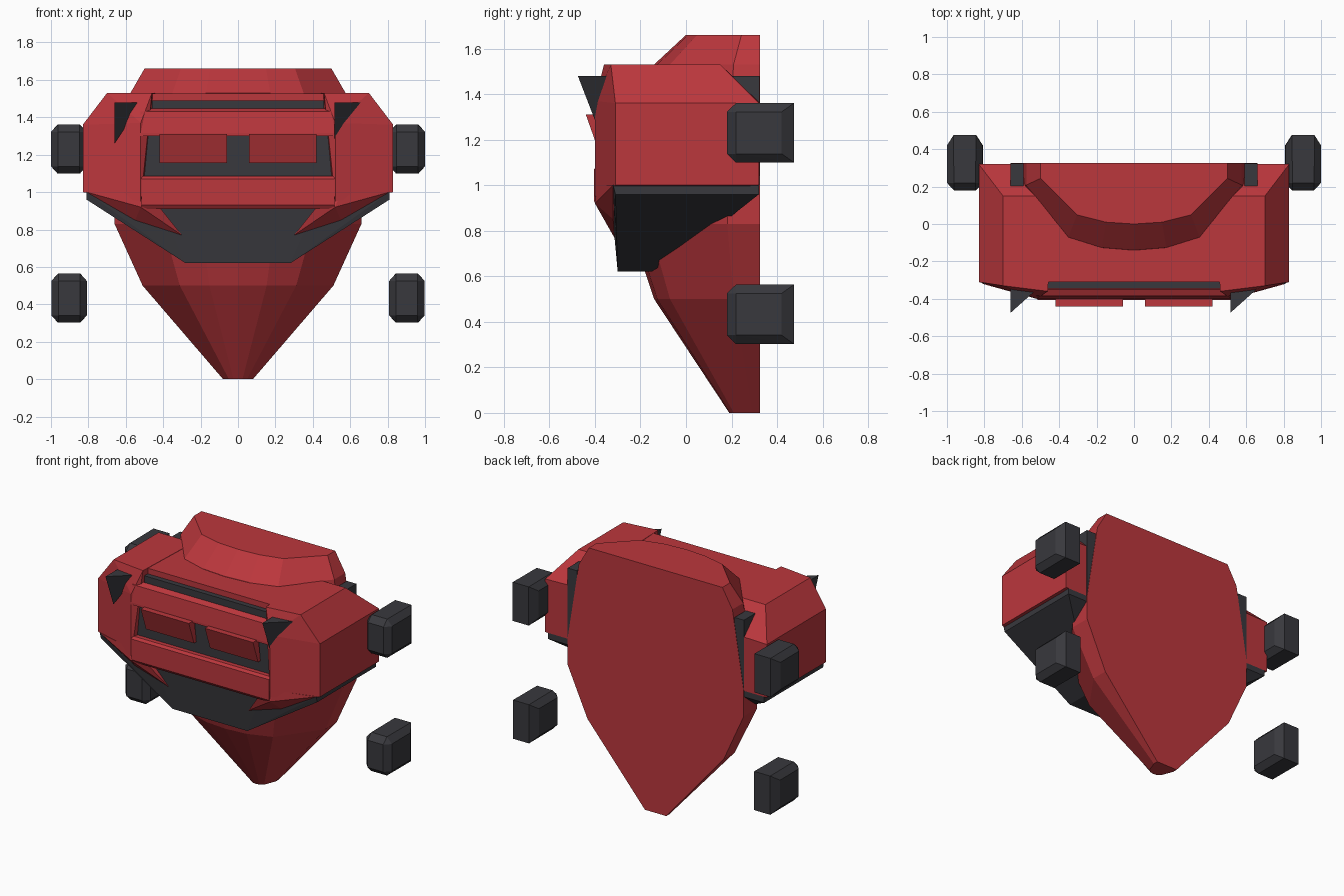
import bpy, bmesh

cube = bpy.data.objects.get("Cube")
if cube:
    bpy.data.objects.remove(cube, do_unlink=True)


def material(name, colour):
    m = bpy.data.materials.new(name)
    m.use_nodes = True
    m.diffuse_color = (*colour, 1)
    bsdf = next(n for n in m.node_tree.nodes if n.type == "BSDF_PRINCIPLED")
    bsdf.inputs["Base Color"].default_value = (*colour, 1)
    return m


RED = material("armour red", (0.5, 0.038, 0.046))
DARK = material("dark grey", (0.04, 0.04, 0.047))


def finish(name, bm, mat):
    bmesh.ops.recalc_face_normals(bm, faces=bm.faces)
    mesh = bpy.data.meshes.new(name)
    bm.to_mesh(mesh)
    bm.free()
    mesh.materials.append(mat)
    obj = bpy.data.objects.new(name, mesh)
    bpy.context.collection.objects.link(obj)
    return obj


def solid(name, points, mat):
    """Convex faceted solid around a few corner points."""
    bm = bmesh.new()
    for p in points:
        bm.verts.new(p)
    res = bmesh.ops.convex_hull(bm, input=bm.verts)
    loose = {g for g in res["geom_interior"] + res["geom_unused"] if isinstance(g, bmesh.types.BMVert)}
    bmesh.ops.delete(bm, geom=list(loose), context="VERTS")
    bmesh.ops.dissolve_limit(bm, angle_limit=0.01, verts=bm.verts, edges=bm.edges)
    return finish(name, bm, mat)


def both(points):
    return [(s * x, y, z) for x, y, z in points for s in (-1, 1)]


def pair(name, points, mat):
    for side, s in (("left", 1), ("right", -1)):
        solid(f"{side}_{name}", [(s * x, y, z) for x, y, z in points], mat)


def bar(name, x0, x1, profile, mat):
    """Side profile (y, z) stretched along x."""
    solid(name, [(x, y, z) for x in (x0, x1) for y, z in profile], mat)


def box(y0, y1, z0, z1):
    return [(y, z) for y in (y0, y1) for z in (z0, z1)]


# Torso core: one flat-backed rounded outline lofted through heights
BACK = 0.325
half = [(1, 0), (1, 0.25), (0.61, 0.85), (0.3, 0.97)]
outline = half + [(0, 1)] + [(-u, v) for u, v in reversed(half)]
rings = [(0, 0.08, 0.19), (0.5, 0.51, -0.14), (0.83, 0.66, -0.25),
         (1, 0.66, -0.25), (1.53, 0.575, -0.14), (1.66, 0.5, 0)]
bm = bmesh.new()
loops = [[bm.verts.new((w * u, BACK + (f - BACK) * v, z)) for u, v in outline]
         for z, w, f in rings]
for low, high in zip(loops, loops[1:]):
    for i in range(len(outline)):
        j = (i + 1) % len(outline)
        bm.faces.new((low[i], low[j], high[j], high[i]))
bm.faces.new(loops[0])
bm.faces.new(loops[-1])
finish("torso_core", bm, RED)

# Waist guard under the chest
solid("waist_guard", both([
    (0.81, -0.32, 1), (0.81, -0.31, 0.96), (0.45, -0.335, 1),
    (0.28, -0.3, 0.62), (0.28, -0.15, 0.62), (0.66, 0.2, 0.865),
    (0.81, 0.32, 0.96), (0.81, 0.32, 1)]), DARK)

# Shoulders and the block between them
pair("shoulder", [
    (0.83, -0.31, 1), (0.83, -0.31, 1.36), (0.7, -0.33, 1.53), (0.46, -0.36, 1.53),
    (0.52, -0.4, 1.37), (0.52, -0.4, 0.95), (0.83, 0.32, 1), (0.83, 0.32, 1.36),
    (0.7, 0.15, 1.53), (0.44, 0.15, 1.53), (0.44, 0.32, 1.37), (0.44, 0.32, 1),
    (0.5, -0.3, 0.98)], RED)
bar("chest_block", -0.46, 0.46, box(-0.31, 0.15, 1, 1.528), RED)

# Pointed plates below the shoulders
pair("lower_chest_plate", [
    (0.81, -0.32, 1), (0.55, -0.39, 1), (0.52, -0.4, 0.92), (0.42, -0.38, 0.92),
    (0.3, -0.315, 0.77), (0.55, -0.32, 0.85), (0.5, -0.25, 1)], RED)

# Chest front: dark recess, red bars and tilted window flaps
bar("chest_recess", -0.5, 0.5, box(-0.36, -0.25, 0.93, 1.32), DARK)
bar("upper_slot", -0.46, 0.46, box(-0.345, -0.3, 1.3, 1.49), DARK)
bar("upper_bar", -0.52, 0.52,
    [(-0.4, 1.3), (-0.4, 1.315), (-0.385, 1.43), (-0.35, 1.447), (-0.3, 1.3)], RED)
bar("lower_bar", -0.515, 0.515,
    [(-0.405, 0.93), (-0.405, 1.07), (-0.39, 1.085), (-0.3, 1.085), (-0.3, 0.91), (-0.39, 0.91)], RED)
for side, x0 in (("left", 0.06), ("right", -0.42)):
    bar(f"{side}_window_flap", x0, x0 + 0.36,
        [(-0.44, 1.31), (-0.385, 1.155), (-0.36, 1.155), (-0.38, 1.31)], RED)

# Fins on the shoulder fronts, both turned the same way
for side, x in (("left", 0.515), ("right", -0.66)):
    solid(f"{side}_fin", [(x, -0.475, 1.48), (x, -0.32, 1.48), (x + 0.145, -0.345, 1.48),
                          (x + 0.02, -0.32, 1.44), (x, -0.39, 1.26)], DARK)

# Upright struts behind the shoulders
for side, x0 in (("left", 0.59), ("right", -0.66)):
    bar(f"{side}_back_strut", x0, x0 + 0.07, box(0.2, 0.323, 1, 1.48), DARK)


# Wheels: chamfered blocks
def wheel_points(cx, cz):
    def ring(y, *corners):
        return [(cx + sx * a, y, cz + sz * b) for a, b in corners
                for sx in (-1, 1) for sz in (-1, 1)]
    octagon = ((0.095, 0.092), (0.058, 0.131))
    return (ring(0.18, (0.058, 0.092)) + ring(0.22, *octagon)
            + ring(0.42, *octagon) + ring(0.475, (0.06, 0.131)))


for level, cx, cz in (("upper", 0.905, 1.23), ("lower", 0.903, 0.433)):
    pair(f"{level}_wheel", wheel_points(cx, cz), DARK)
